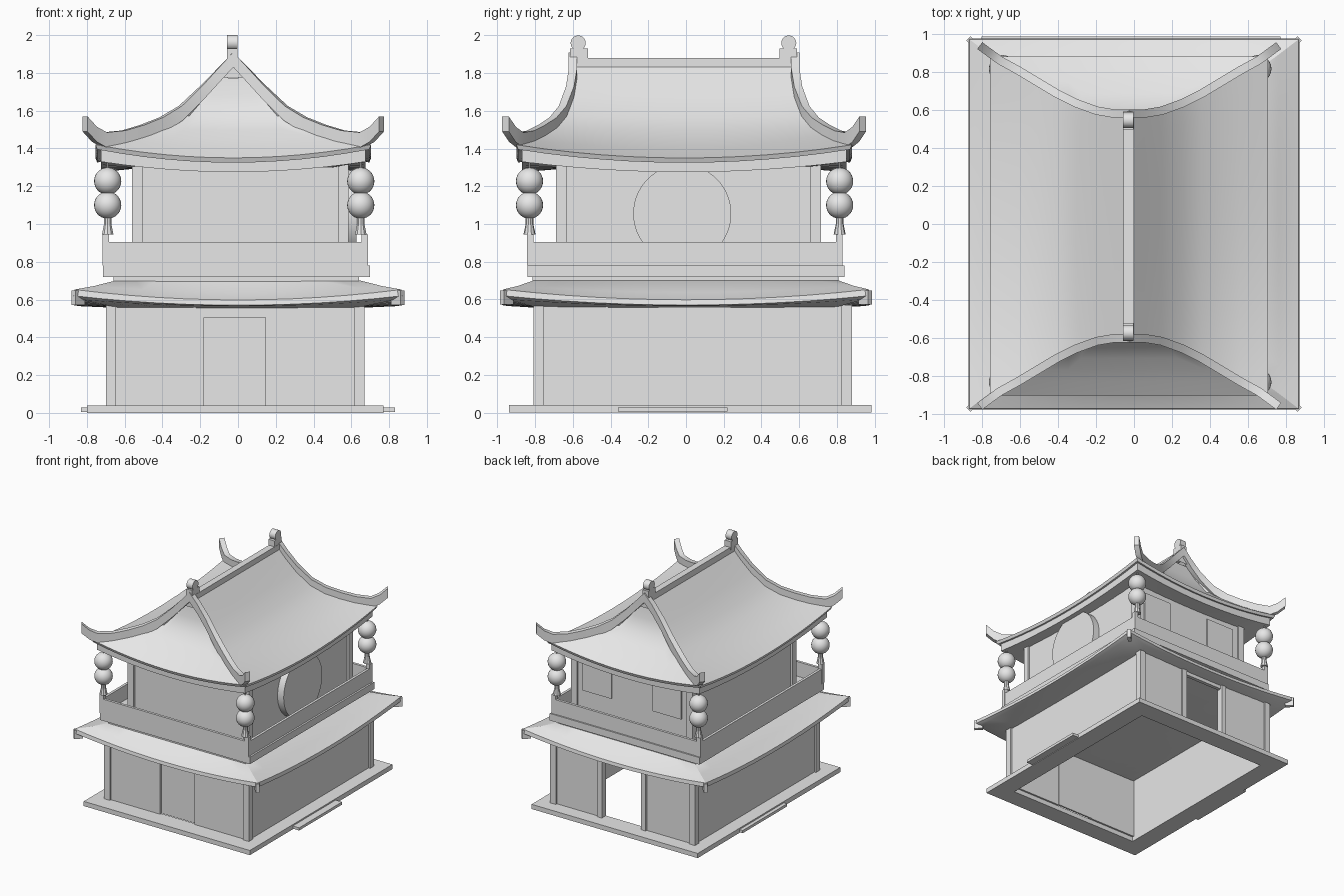
import bpy, bmesh, math
from mathutils import Matrix, Vector

cube = bpy.data.objects.get("Cube")
if cube:
    bpy.data.objects.remove(cube, do_unlink=True)

grey = bpy.data.materials.new("plain_grey")
grey.use_nodes = True
grey.diffuse_color = (0.8, 0.8, 0.8, 1)
grey.node_tree.nodes["Principled BSDF"].inputs["Base Color"].default_value = (0.8, 0.8, 0.8, 1)


def finish(name, bm, smooth=False):
    bmesh.ops.remove_doubles(bm, verts=bm.verts, dist=0.0005)
    bmesh.ops.recalc_face_normals(bm, faces=bm.faces)
    mesh = bpy.data.meshes.new(name)
    bm.to_mesh(mesh)
    bm.free()
    mesh.materials.append(grey)
    ob = bpy.data.objects.new(name, mesh)
    bpy.context.collection.objects.link(ob)
    if smooth:
        bpy.ops.object.select_all(action="DESELECT")
        ob.select_set(True)
        bpy.context.view_layer.objects.active = ob
        bpy.ops.object.shade_smooth_by_angle(angle=math.radians(30))
    return ob


def boxes(name, specs):
    """Each spec is (x0, x1, y0, y1, z0, z1)."""
    bm = bmesh.new()
    for x0, x1, y0, y1, z0, z1 in specs:
        m = Matrix.Translation(((x0 + x1) / 2, (y0 + y1) / 2, (z0 + z1) / 2))
        bmesh.ops.create_cube(bm, size=1, matrix=m @ Matrix.Diagonal((x1 - x0, y1 - y0, z1 - z0, 1)))
    mesh = bpy.data.meshes.new(name)
    bm.to_mesh(mesh)
    bm.free()
    mesh.materials.append(grey)
    ob = bpy.data.objects.new(name, mesh)
    bpy.context.collection.objects.link(ob)


def frame(x0, x1, y0, y1, z0, z1, w, v=None):
    """Four slabs around a rectangle."""
    v = v or w
    return [(x0, x1, y0, y0 + v, z0, z1), (x0, x1, y1 - v, y1, z0, z1),
            (x0, x0 + w, y0 + v, y1 - v, z0, z1), (x1 - w, x1, y0 + v, y1 - v, z0, z1)]


def corner_posts(x0, x1, y0, y1, z0, z1, w):
    return [(x, x + w, y, y + w, z0, z1) for x in (x0, x1 - w) for y in (y0, y1 - w)]


def door_wall(x0, x1, y0, y1, z0, z1, a, b, top):
    """Wall slab with a doorway from a to b."""
    return [(x0, a, y0, y1, z0, z1), (b, x1, y0, y1, z0, z1), (a, b, y0, y1, top, z1)]


def rect_loop(bm, cx, cy, hx, hy, z, lift, n=12):
    """Rectangle whose sides rise towards the corners."""
    loop = []
    corners = [(-1, -1), (1, -1), (1, 1), (-1, 1)]
    for k in range(4):
        (ax, ay), (bx, by) = corners[k], corners[(k + 1) % 4]
        for i in range(n):
            f = i / n
            loop.append(bm.verts.new((cx + hx * (ax + (bx - ax) * f),
                                      cy + hy * (ay + (by - ay) * f),
                                      z + lift * (2 * f - 1) ** 2)))
    return loop


def loft(bm, cx, cy, rings, cap_start):
    loops = [rect_loop(bm, cx, cy, *r) for r in rings]
    for a, b in zip(loops, loops[1:]):
        for i in range(len(a)):
            j = (i + 1) % len(a)
            bm.faces.new((a[i], a[j], b[j], b[i]))
    bm.faces.new(loops[-1])
    if cap_start:
        bm.faces.new(loops[0])


def grid(bm, rows):
    rows = [[bm.verts.new(p) for p in r] for r in rows]
    for a, b in zip(rows, rows[1:]):
        for i in range(len(a) - 1):
            bm.faces.new((a[i], a[i + 1], b[i + 1], b[i]))


# Base with open middle, and side steps
boxes("base", frame(-0.80, 0.77, -0.94, 0.985, 0, 0.04, 0.16, 0.16))
boxes("side_steps", [(0.76, 0.83, -0.36, 0.22, 0.005, 0.028), (-0.83, -0.79, -0.18, 0.42, 0.005, 0.028)])

# Lower storey
boxes("lower_posts", corner_posts(-0.70, 0.67, -0.81, 0.88, 0.04, 0.57, 0.055))
lower = [(-0.685, -0.64, -0.79, 0.86, 0.04, 0.57), (0.61, 0.655, -0.79, 0.86, 0.04, 0.57)]
lower += door_wall(-0.65, 0.62, -0.795, -0.765, 0.04, 0.57, -0.18, 0.145, 0.505)
lower += door_wall(-0.65, 0.62, 0.835, 0.865, 0.04, 0.57, -0.19, 0.18, 0.53)
boxes("lower_walls", lower)
boxes("front_door", [(-0.19, 0.155, -0.775, -0.76, 0.04, 0.52)])
boxes("back_door_posts", [(-0.235, -0.19, 0.825, 0.88, 0.04, 0.56), (0.18, 0.225, 0.825, 0.88, 0.04, 0.56)])

# Lower skirt roof with upturned corners
bm = bmesh.new()
loft(bm, 0, 0, [(0.65, 0.81, 0.70, 0), (0.76, 0.89, 0.637, 0.035), (0.865, 0.97, 0.598, 0.055),
                (0.87, 0.975, 0.57, 0.05), (0.84, 0.945, 0.565, 0.035), (0.62, 0.78, 0.555, 0)], True)
finish("lower_roof", bm, True)
bm = bmesh.new()
for sx in (-1, 1):
    for sy in (-1, 1):
        m = Matrix.Translation((sx * 0.845, sy * 0.95, 0.61)) @ Matrix.Rotation(sx * sy * math.pi / 4, 4, "Z")
        bmesh.ops.create_cube(bm, size=1, matrix=m @ Matrix.Diagonal((0.07, 0.03, 0.075, 1)))
finish("lower_roof_tips", bm)

# Balcony
boxes("balcony_floor", [(-0.66, 0.64, -0.815, 0.81, 0.66, 0.73), (-0.715, 0.70, -0.84, 0.84, 0.72, 0.78)])
boxes("balcony_rail", frame(-0.715, 0.685, -0.84, 0.828, 0.78, 0.905, 0.022))
boxes("rail_posts", corner_posts(-0.718, 0.688, -0.843, 0.831, 0.78, 0.945, 0.035))

# Upper storey
boxes("upper_walls", [(-0.545, 0.57, -0.67, 0.70, 0.77, 1.32)])
boxes("upper_posts", corner_posts(-0.56, 0.585, -0.69, 0.715, 0.77, 1.32, 0.055))
boxes("back_windows", [(a, a + 0.27, 0.695, 0.709, 0.985, 1.25) for a in (-0.45, 0.21)])
bm = bmesh.new()
bmesh.ops.create_cone(bm, cap_ends=True, segments=64, radius1=0.26, radius2=0.26, depth=0.08,
                      matrix=Matrix.Translation((0.588, -0.02, 1.055)) @ Matrix.Rotation(math.pi / 2, 4, "Y"))
finish("round_side_window", bm, True)

# Upper roof: hip line as (half width, half length, height)
CX, CY, N = -0.025, -0.01, 12
hip = [(0, 0.59, 1.86), (0.08, 0.59, 1.775), (0.17, 0.605, 1.68), (0.28, 0.645, 1.575),
       (0.38, 0.695, 1.515), (0.48, 0.755, 1.475), (0.58, 0.815, 1.445), (0.73, 0.89, 1.42)]
ts = [2 * i / N - 1 for i in range(N + 1)]


def sag(x, t):
    return 0.07 * (x / 0.73) ** 2 * (1 - t * t)


bm = bmesh.new()
for s in (-1, 1):
    grid(bm, [[(CX + s * x, CY + t * y, z - sag(x, t)) for t in ts] for x, y, z in hip])
    grid(bm, [[(CX + t * x, CY + s * (y - (0.03 if 0 < x < 0.3 and abs(t) < 0.95 else 0)), z - sag(x, t))
               for t in ts] for x, y, z in hip[1:]])
    apex = [bm.verts.new((CX + t * hip[1][0], CY + s * hip[1][1], hip[1][2])) for t in (-1, 1)]
    bm.faces.new(apex + [bm.verts.new((CX, CY + s * hip[0][1], hip[0][2]))])
loft(bm, CX, CY, [(0.73, 0.89, 1.35, 0.07), (0.72, 0.88, 1.325, 0.07), (0.70, 0.86, 1.33, 0.065),
                  (0.70, 0.86, 1.275, 0.055), (0.50, 0.62, 1.295, 0)], False)
finish("upper_roof", bm, True)

# Hip ridges with upturned tips
bm = bmesh.new()
path = hip[:-1] + [(0.68, 0.87, 1.435), (0.735, 0.91, 1.465), (0.785, 0.947, 1.52)]
for sx in (-1, 1):
    for sy in (-1, 1):
        pts = [Vector((CX + sx * x, CY + sy * y, z)) for x, y, z in path]
        rings = []
        for i, p in enumerate(pts):
            d = pts[min(i + 1, len(pts) - 1)] - pts[max(i - 1, 0)]
            side = Vector((-d.y, d.x, 0)).normalized() * 0.022
            rings.append([bm.verts.new(p + side * a + Vector((0, 0, h)))
                          for a, h in ((-1, -0.03), (1, -0.03), (1, 0.05), (-1, 0.05))])
        for a, b in zip(rings, rings[1:]):
            for k in range(4):
                bm.faces.new((a[k], a[(k + 1) % 4], b[(k + 1) % 4], b[k]))
        bm.faces.new(rings[0])
        bm.faces.new(rings[-1])
bmesh.ops.recalc_face_normals(bm, faces=bm.faces)
finish("hip_ridges", bm, True)

# Top ridge and end finials
boxes("top_ridge", [(-0.055, 0, -0.60, 0.58, 1.82, 1.88)])
boxes("finial_blocks", [(-0.059, -0.002, -0.615, -0.52, 1.86, 1.93), (-0.059, -0.002, 0.495, 0.59, 1.86, 1.93)])
bm = bmesh.new()
for y in (-0.572, 0.545):
    bmesh.ops.create_cone(bm, cap_ends=True, segments=20, radius1=0.04, radius2=0.04, depth=0.057,
                          matrix=Matrix.Translation((-0.03, y, 1.96)) @ Matrix.Rotation(math.pi / 2, 4, "Y"))
finish("finial_discs", bm, True)

# Hanging lanterns: two globes, a cord and a tassel
for side, x in (("right", -0.69), ("left", 0.65)):
    for end, y in (("front", -0.83), ("back", 0.815)):
        bm = bmesh.new()
        for z in (1.227, 1.1):
            bmesh.ops.create_uvsphere(bm, u_segments=24, v_segments=14, radius=0.072,
                                      matrix=Matrix.Translation((x, y, z)))
        for r1, r2, z0, z1 in ((0.006, 0.006, 1.28, 1.40), (0.032, 0.016, 0.945, 1.02), (0.02, 0.02, 1.0, 1.035)):
            bmesh.ops.create_cone(bm, cap_ends=True, segments=10, radius1=r1, radius2=r2, depth=z1 - z0,
                                  matrix=Matrix.Translation((x, y, (z0 + z1) / 2)))
        finish(f"{end}_{side}_lantern", bm, True)
